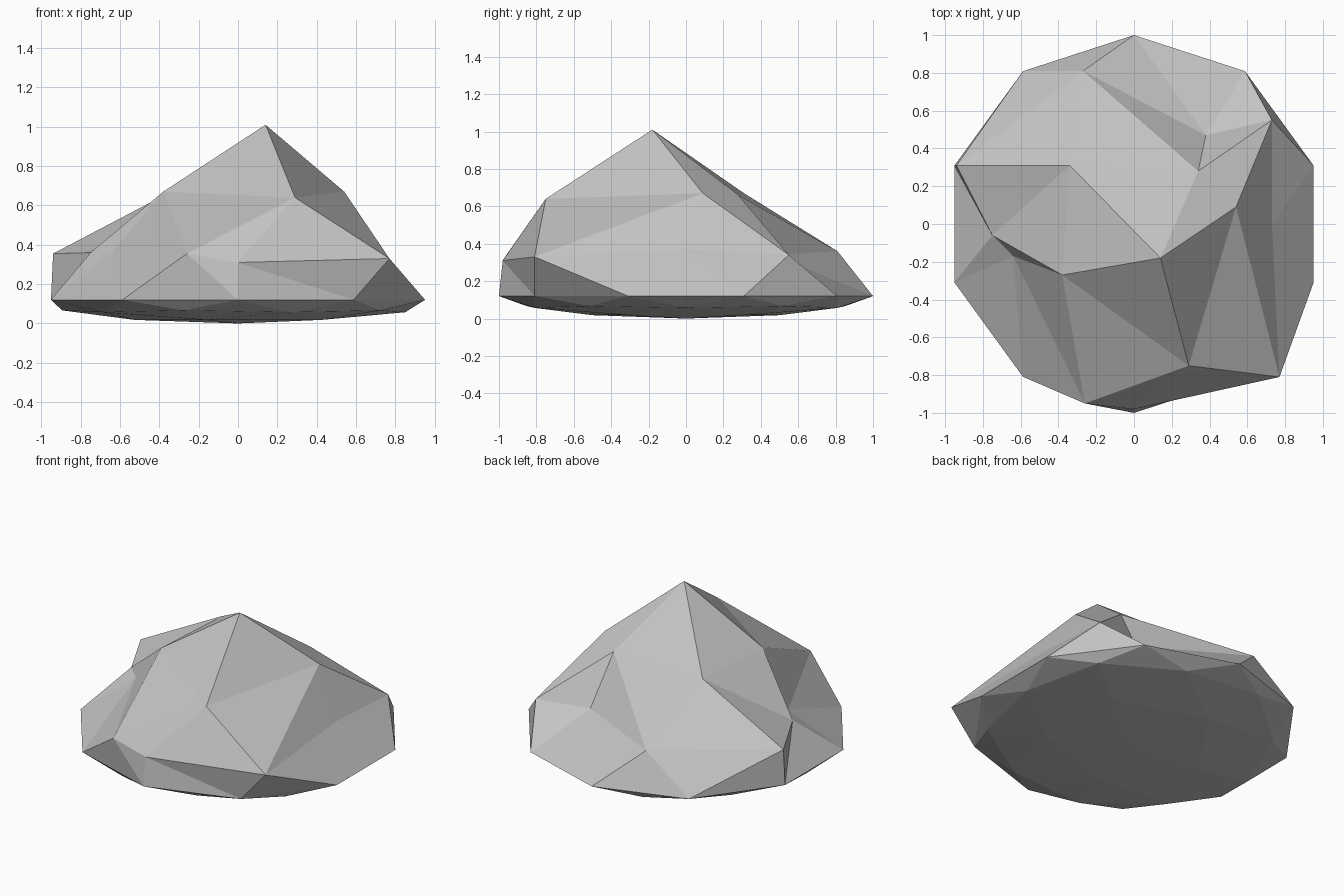
import bpy, bmesh
from math import atan2, degrees
from mathutils import Vector

cube = bpy.data.objects.get("Cube")
if cube:
    bpy.data.objects.remove(cube)

RIM = 0.12  # height of the widest ring

# Chipped upper corners, listed counter-clockwise from +x
PEAK = (0.14, -0.18, 1.01)
CROWN = [(0.54, 0.09, 0.67), (0.34, 0.28, 0.66), (-0.34, 0.31, 0.67),
         (-0.38, -0.27, 0.67), (0.29, -0.75, 0.64)]
SHOULDER = [(0.73, 0.0, 0.37), (0.73, 0.55, 0.34), (0.38, 0.47, 0.34),
            (-0.27, 0.81, 0.36), (-0.94, 0.31, 0.355), (-0.75, -0.06, 0.36),
            (-0.64, -0.17, 0.36), (-0.26, -0.95, 0.355), (0.0, -0.98, 0.31),
            (0.77, -0.81, 0.33)]


def ring_point(ring, co):
    """Pick the ring corner that lies in the direction of co."""
    step = 360 / len(ring)
    return ring[round(degrees(atan2(co.y, co.x)) / step) % len(ring)]


def rock_corner(co):
    if co.z > 0.95:
        return Vector(PEAK)
    if co.z > 0.7:
        return Vector(ring_point(CROWN, co))
    if co.z > 0.1:
        return Vector(ring_point(SHOULDER, co))
    # Rim and flattened underside
    return Vector((co.x, co.y, RIM * (1 + co.z)))


# Faceted boulder from a low-poly icosphere
bm = bmesh.new()
bmesh.ops.create_icosphere(bm, subdivisions=2, radius=1)
for v in bm.verts:
    v.co = rock_corner(v.co.copy())
bmesh.ops.recalc_face_normals(bm, faces=bm.faces)
mesh = bpy.data.meshes.new("rock")
bm.to_mesh(mesh)
bm.free()
rock = bpy.data.objects.new("rock", mesh)
bpy.context.collection.objects.link(rock)

# Plain grey stone
stone = bpy.data.materials.new("grey stone")
stone.use_nodes = True
colour = (0.55, 0.55, 0.55, 1)
stone.diffuse_color = colour
stone.node_tree.nodes["Principled BSDF"].inputs["Base Color"].default_value = colour
mesh.materials.append(stone)
